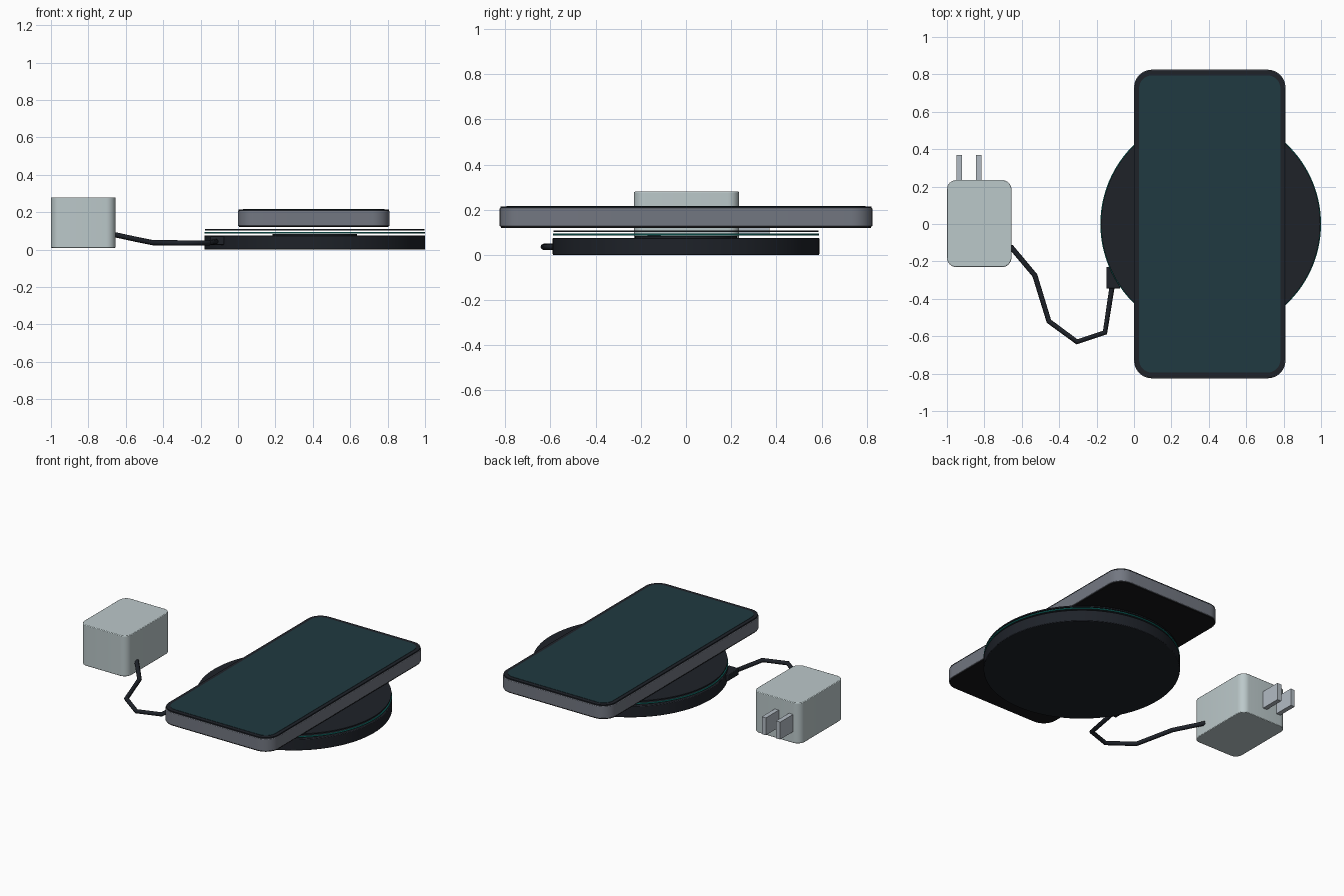
import bpy, bmesh, math

if "Cube" in bpy.data.objects:
    bpy.data.objects.remove(bpy.data.objects["Cube"])


def mat(name, r, g, b):
    m = bpy.data.materials.new(name)
    m.diffuse_color = (r, g, b, 1)
    m.use_nodes = True
    m.node_tree.nodes["Principled BSDF"].inputs["Base Color"].default_value = m.diffuse_color
    return m


DARK = mat("charcoal", 0.013, 0.016, 0.022)
BLACK = mat("black", 0.008, 0.008, 0.009)
TEAL = mat("teal", 0.01, 0.28, 0.25)
SCREEN = mat("screen_glass", 0.014, 0.042, 0.052)
METAL = mat("frame_metal", 0.17, 0.185, 0.22)
SHELL = mat("adapter_shell", 0.5, 0.58, 0.59)
STEEL = mat("prong_steel", 0.45, 0.5, 0.55)


def finish(ob, name, material, bevel=0):
    ob.name = name
    ob.data.materials.append(material)
    if bevel:
        mod = ob.modifiers.new("bevel", "BEVEL")
        mod.width, mod.segments = bevel, 2
        mod.limit_method, mod.angle_limit = "ANGLE", math.radians(40)
    bpy.ops.object.select_all(action="DESELECT")
    ob.select_set(True)
    bpy.context.view_layer.objects.active = ob
    bpy.ops.object.shade_smooth_by_angle(angle=math.radians(35))
    return ob


def slab(name, x0, x1, y0, y1, z0, z1, radius, material, bevel=0):
    """Rounded rectangle extruded upward."""
    bm = bmesh.new()
    n = 8 if radius else 0
    verts = []
    corners = [(x1 - radius, y1 - radius), (x0 + radius, y1 - radius),
               (x0 + radius, y0 + radius), (x1 - radius, y0 + radius)]
    for q, (cx, cy) in enumerate(corners):
        for i in range(n + 1):
            a = math.pi / 2 * (q + (i / n if n else 0))
            verts.append(bm.verts.new((cx + radius * math.cos(a), cy + radius * math.sin(a), z0)))
    face = bm.faces.new(verts)
    up = bmesh.ops.extrude_face_region(bm, geom=[face])["geom"]
    bmesh.ops.translate(bm, vec=(0, 0, z1 - z0), verts=[v for v in up if isinstance(v, bmesh.types.BMVert)])
    bmesh.ops.recalc_face_normals(bm, faces=bm.faces)
    me = bpy.data.meshes.new(name)
    bm.to_mesh(me)
    bm.free()
    ob = bpy.data.objects.new(name, me)
    bpy.context.collection.objects.link(ob)
    return finish(ob, name, material, bevel)


PAD_X, PAD_R = 0.41, 0.59


def disc(name, r, z0, z1, material, bevel=0):
    bpy.ops.mesh.primitive_cylinder_add(vertices=96, radius=r, depth=z1 - z0,
                                        location=(PAD_X, 0, (z0 + z1) / 2))
    return finish(bpy.context.object, name, material, bevel)


# charging pad: base, coil plate, light ring and floating top plate
disc("pad_base", PAD_R, 0, 0.076, DARK, 0.004)
disc("coil_plate", 0.225, 0.074, 0.083, DARK)
bpy.ops.mesh.primitive_torus_add(major_segments=96, minor_segments=8, major_radius=PAD_R - 0.005,
                                 minor_radius=0.005, location=(PAD_X, 0, 0.09))
finish(bpy.context.object, "light_ring", TEAL)
disc("pad_top", PAD_R - 0.004, 0.101, 0.109, DARK)

# phone: back, frame, bezel and screen
slab("phone_back", 0.005, 0.805, -0.82, 0.82, 0.12, 0.128, 0.09, BLACK)
slab("phone_frame", 0, 0.81, -0.825, 0.825, 0.126, 0.207, 0.095, METAL, 0.003)
slab("phone_bezel", 0.004, 0.806, -0.821, 0.821, 0.206, 0.215, 0.091, DARK)
slab("phone_screen", 0.027, 0.783, -0.795, 0.795, 0.214, 0.217, 0.07, SCREEN)

# wall adapter with two prongs
slab("adapter", -1, -0.655, -0.23, 0.235, 0.01, 0.28, 0.05, SHELL, 0.004)
for i, x in enumerate((-0.935, -0.83)):
    slab(f"prong_{i + 1}", x - 0.015, x + 0.015, 0.22, 0.37, 0.085, 0.2, 0, STEEL)

# cable following straight segments, with its plug in the pad
curve = bpy.data.curves.new("cable", "CURVE")
curve.dimensions = "3D"
curve.bevel_depth = 0.014
curve.bevel_resolution = 2
curve.use_fill_caps = True
path = [(-0.66, -0.12, 0.08), (-0.53, -0.275, 0.052), (-0.455, -0.52, 0.037),
        (-0.305, -0.63, 0.036), (-0.155, -0.58, 0.036), (-0.115, -0.32, 0.045)]
spline = curve.splines.new("POLY")
spline.points.add(len(path) - 1)
for p, co in zip(spline.points, path):
    p.co = (*co, 1)
cable = bpy.data.objects.new("cable", curve)
curve.materials.append(DARK)
bpy.context.collection.objects.link(cable)
slab("cable_plug", -0.147, -0.075, -0.345, -0.23, 0.026, 0.07, 0, DARK, 0.004)
